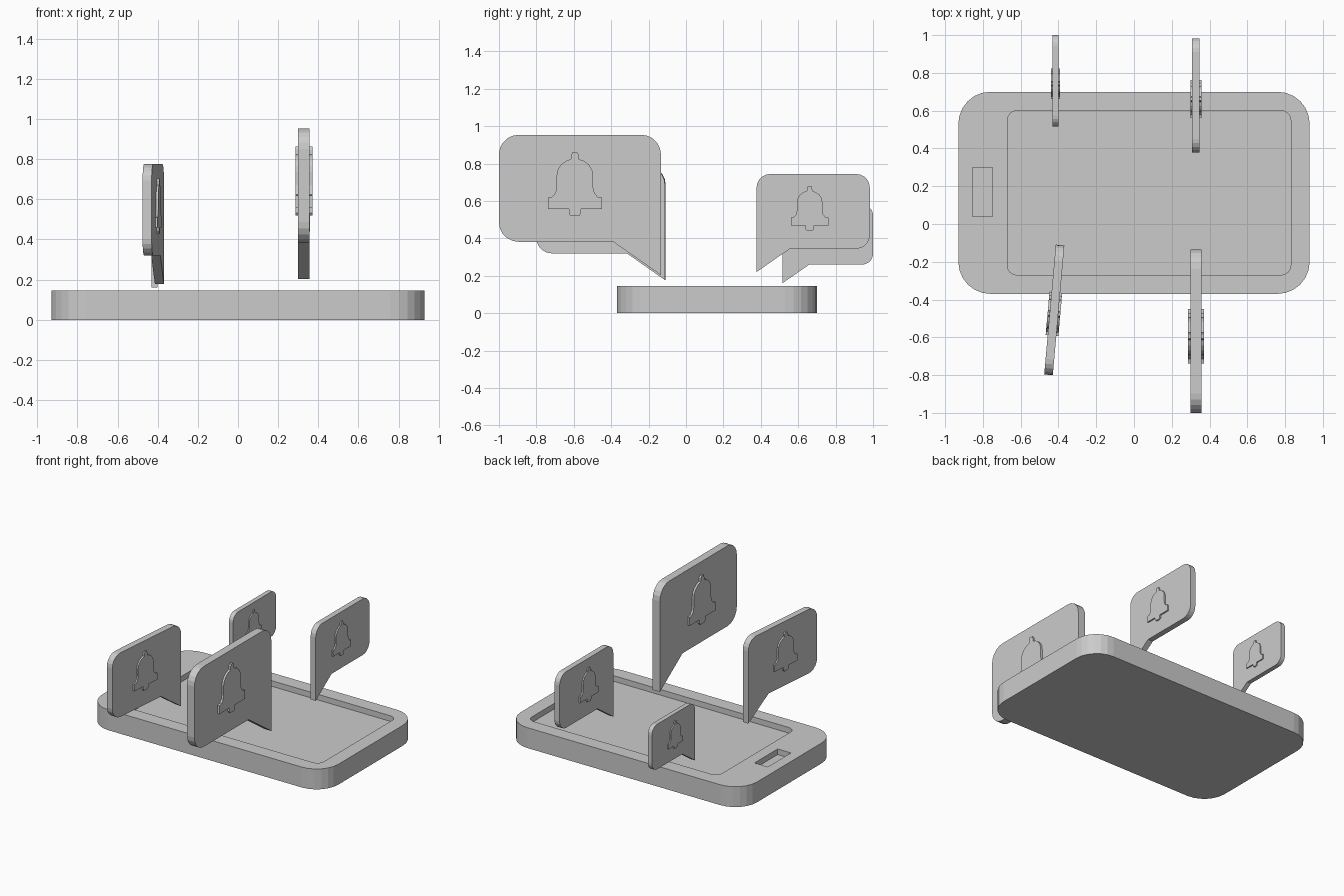
import bpy, bmesh, math
from mathutils import Matrix, Vector

if "Cube" in bpy.data.objects:
    bpy.data.objects.remove(bpy.data.objects["Cube"])

grey = bpy.data.materials.new("light_grey")
grey.diffuse_color = (0.6, 0.6, 0.6, 1)
grey.use_nodes = True
grey.node_tree.nodes["Principled BSDF"].inputs["Base Color"].default_value = grey.diffuse_color


def prism(name, pts, low, high, matrix=Matrix()):
    """Extrude a flat outline along local z from low to high."""
    bm = bmesh.new()
    face = bm.faces.new([bm.verts.new((u, v, low)) for u, v in pts])
    ext = bmesh.ops.extrude_face_region(bm, geom=[face])
    verts = [g for g in ext["geom"] if isinstance(g, bmesh.types.BMVert)]
    bmesh.ops.translate(bm, verts=verts, vec=(0, 0, high - low))
    bmesh.ops.transform(bm, matrix=matrix, verts=bm.verts)
    bmesh.ops.recalc_face_normals(bm, faces=bm.faces)
    mesh = bpy.data.meshes.new(name)
    bm.to_mesh(mesh)
    bm.free()
    mesh.materials.append(grey)
    obj = bpy.data.objects.new(name, mesh)
    bpy.context.collection.objects.link(obj)
    return obj


def arc(cx, cy, r, start, end, steps):
    """Points along an arc, angles in degrees."""
    return [(cx + r * math.cos(math.radians(start + (end - start) * i / steps)),
             cy + r * math.sin(math.radians(start + (end - start) * i / steps)))
            for i in range(steps + 1)]


def rounded(x0, x1, y0, y1, r, steps):
    return (arc(x1 - r, y1 - r, r, 0, 90, steps) + arc(x0 + r, y1 - r, r, 90, 180, steps)
            + arc(x0 + r, y0 + r, r, 180, 270, steps) + arc(x1 - r, y0 + r, r, 270, 360, steps))


# Phone slab with sunken screen and button
phone = prism("phone_body", rounded(-0.93, 0.93, -0.37, 0.70, 0.17, 6), 0, 0.145)
cutters = [
    prism("screen_cutter", rounded(-0.67, 0.83, -0.27, 0.60, 0.05, 4), 0.105, 0.25),
    prism("button_cutter", [(-0.855, 0.04), (-0.75, 0.04), (-0.75, 0.30), (-0.855, 0.30)],
          0.105, 0.25),
]
for cutter in cutters:
    mod = phone.modifiers.new("recess", 'BOOLEAN')
    mod.operation = 'DIFFERENCE'
    mod.solver = 'EXACT'
    mod.object = cutter
    cutter.hide_render = True
    cutter.hide_viewport = True

# Speech bubble outline: tail under the +u end, unit width, u centred, v = 0 at body bottom
R, H = 0.12, 0.66
bubble = ([(0.5, -0.206), (0.5, H - R)] + arc(0.5 - R, H - R, R, 0, 90, 5)[1:]
          + arc(-0.5 + R, H - R, R, 90, 180, 5) + arc(-0.5 + R, R, R, 180, 270, 5)
          + [(0.205, 0)])

# Bell outline, right half from the clapper up to the knob, then mirrored
half = ([(0.025, 0.155), (0.037, 0.170), (0.037, 0.200), (0.167, 0.200), (0.167, 0.270),
         (0.140, 0.275), (0.120, 0.300), (0.113, 0.330)]
        + [(0.113 * math.cos(a), 0.405 + 0.105 * math.sin(a))
           for a in [math.radians(d) for d in (0, 20, 40, 60, 78)]]
        + [(0.022, 0.535), (0.013, 0.552)])
bell = half + [(-u, v) for u, v in reversed(half)]

# name, x, y, bottom of body, width, direction of the tail end, turn about z
bubbles = [
    ("front_right", 0.328, -0.567, 0.382, 0.866, 1, 0),
    ("front_left", -0.422, -0.455, 0.320, 0.690, 1, -5.1),
    ("back_right", 0.328, 0.680, 0.345, 0.605, -1, 0),
    ("back_left", -0.416, 0.758, 0.260, 0.485, -1, 0),
]
# Stand the outline up: u -> y, v -> z, depth -> x
stand = Matrix(((0, 0, 1, 0), (1, 0, 0, 0), (0, 1, 0, 0), (0, 0, 0, 1)))
for name, x, y, z, width, tail, turn in bubbles:
    place = (Matrix.Translation(Vector((x, y, z)))
             @ Matrix.Rotation(math.radians(turn), 4, 'Z')
             @ Matrix.Scale(width, 4) @ stand)
    prism(name + "_bubble", [(u * tail, v) for u, v in bubble], -0.033, 0.033, place)
    # One bell passes through the panel and stands proud on both faces
    prism(name + "_bell", [(u - 0.031, v + 0.003) for u, v in bell], -0.049, 0.049, place)
